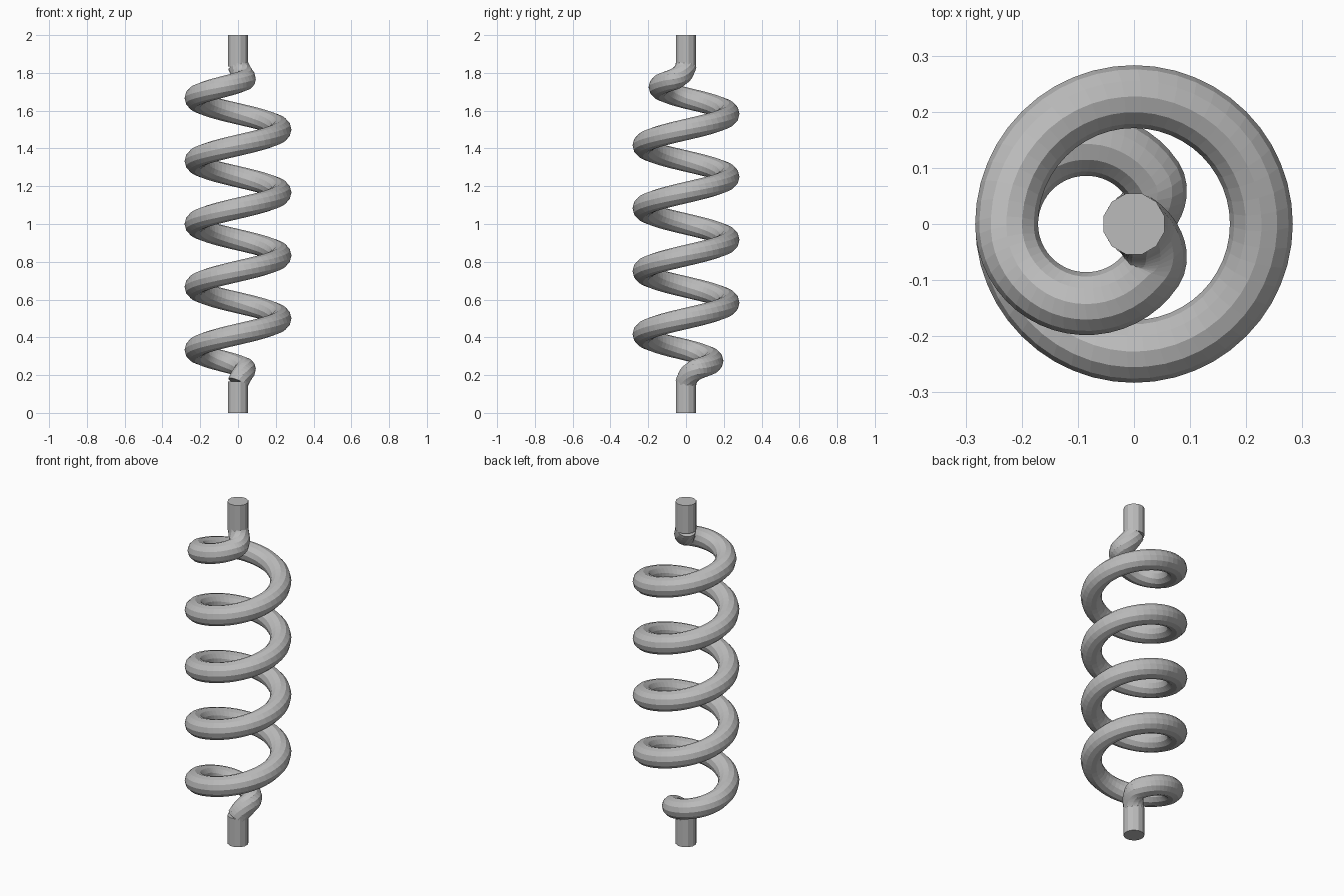
import bpy, math
from mathutils import Vector
from mathutils.geometry import interpolate_bezier

if "Cube" in bpy.data.objects:
    bpy.data.objects.remove(bpy.data.objects["Cube"], do_unlink=True)

TUBE, COIL, PITCH = 0.056, 0.227, 1 / 3
HOOK_X, HOOK_R = -0.085, 0.142

steel = bpy.data.materials.new("grey steel")
steel.use_nodes = True
grey = (0.5, 0.5, 0.5, 1)
steel.diffuse_color = grey
steel.node_tree.nodes["Principled BSDF"].inputs["Base Color"].default_value = grey


def on_circle(cx, r, angle, z):
    return Vector((cx + r * math.cos(angle), r * math.sin(angle), z))


# Upper half of the path: two full turns of helix from the middle
top = 1 + 2 * PITCH
half = [on_circle(0, COIL, math.pi * (1 + i / 24), 1 + PITCH * i / 48) for i in range(96)]

# Tighter hook that leads the wire inward
sweep = math.pi - 0.6
half += [on_circle(HOOK_X, HOOK_R, math.pi + sweep * i / 20, top + 0.094 * i / 20)
         for i in range(20)]

# Bend from the hook up to the axis
start = on_circle(HOOK_X, HOOK_R, -0.6, top + 0.094)
half += interpolate_bezier(start, start + Vector((0.02, 0.03, 0.008)),
                           Vector((0.02, -0.01, 1.79)), Vector((0, 0, 1.84)), 12)

# Lower half is the upper half turned about the x axis
lower = [Vector((p.x, -p.y, 2 - p.z)) for p in reversed(half[1:])]
path = lower + half

# Coiled wire, twelve-sided
curve = bpy.data.curves.new("coil", "CURVE")
curve.dimensions = "3D"
curve.twist_mode = "Z_UP"
curve.bevel_depth = TUBE
curve.bevel_resolution = 4
curve.use_fill_caps = True
spline = curve.splines.new("POLY")
spline.points.add(len(path) - 1)
for point, co in zip(spline.points, path):
    point.co = (*co, 1)
coil = bpy.data.objects.new("coil", curve)
bpy.context.collection.objects.link(coil)
bpy.ops.object.select_all(action="DESELECT")
coil.select_set(True)
bpy.context.view_layer.objects.active = coil
bpy.ops.object.convert(target="MESH")
coil = bpy.context.object
coil.data.materials.clear()
coil.data.materials.append(steel)
bpy.ops.object.shade_flat()

# Straight end rods
for name, z in (("lower_rod", 0.0825), ("upper_rod", 1.9175)):
    bpy.ops.mesh.primitive_cylinder_add(vertices=12, radius=TUBE, depth=0.165,
                                        location=(0, 0, z), rotation=(0, 0, math.pi / 12))
    rod = bpy.context.object
    rod.name = name
    rod.data.materials.append(steel)
